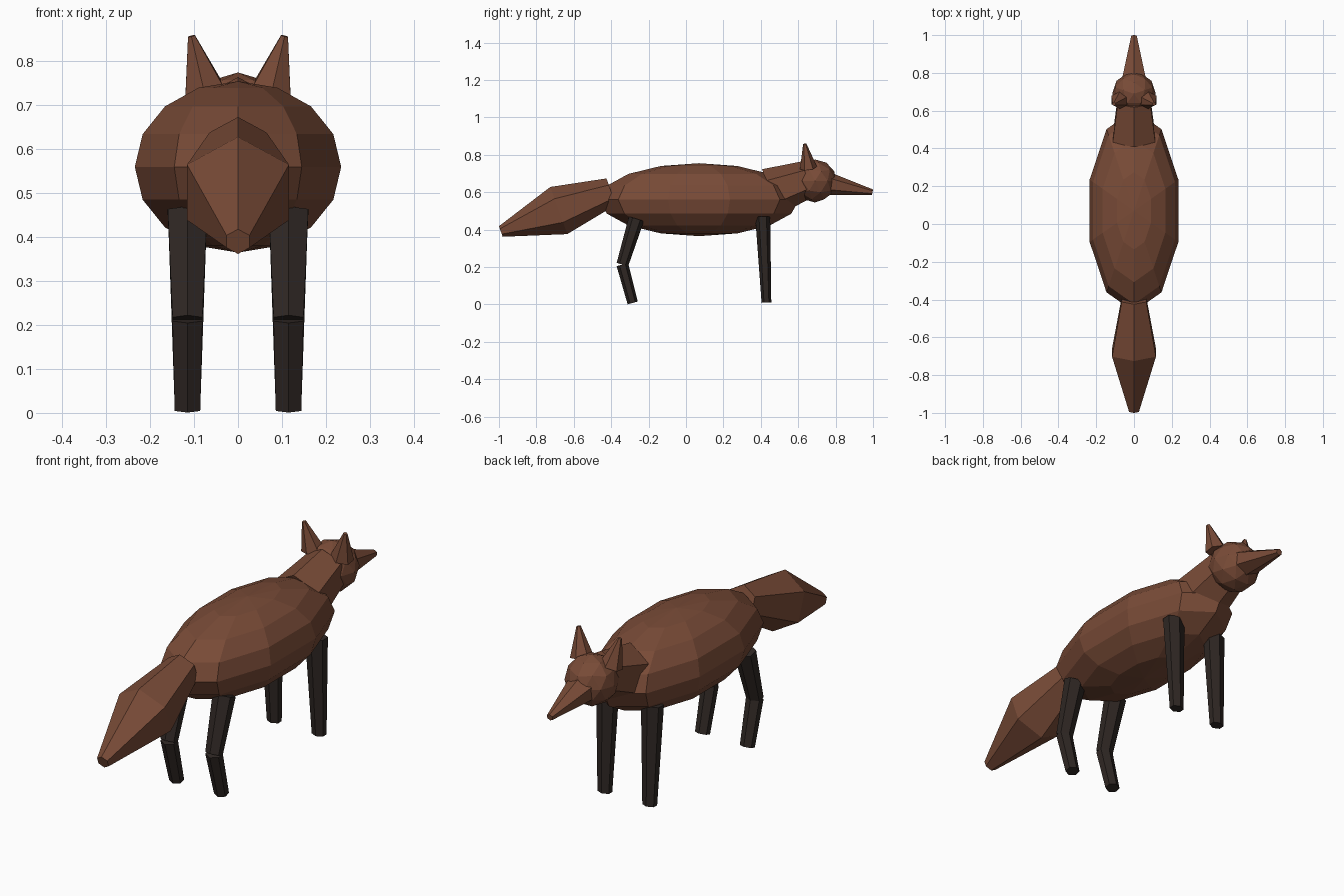
import bpy, bmesh, math
from mathutils import Vector, Matrix

if "Cube" in bpy.data.objects:
    bpy.data.objects.remove(bpy.data.objects["Cube"])


def material(name, rgb):
    m = bpy.data.materials.new(name)
    m.diffuse_color = (*rgb, 1)
    m.use_nodes = True
    m.node_tree.nodes["Principled BSDF"].inputs["Base Color"].default_value = m.diffuse_color
    return m


FUR = material("brown_fur", (0.19, 0.07, 0.038))
DARK = material("dark_fur", (0.028, 0.02, 0.017))


def finish(name, bm, mat):
    bmesh.ops.recalc_face_normals(bm, faces=bm.faces)
    me = bpy.data.meshes.new(name)
    bm.to_mesh(me)
    bm.free()
    me.materials.append(mat)
    ob = bpy.data.objects.new(name, me)
    bpy.context.collection.objects.link(ob)
    return ob


def hex_loft(name, stations, mat):
    """Six-sided tube; each station is (x, y, z, half width, half depth)."""
    bm = bmesh.new()
    axis = (Vector(stations[-1][:3]) - Vector(stations[0][:3])).normalized()
    side = Vector((1, 0, 0))
    side = (side - axis * axis.dot(side)).normalized()
    up = axis.cross(side)
    rings = []
    for x, y, z, w, d in stations:
        ring = []
        for k in range(6):
            a = k * math.pi / 3
            p = side * (w * math.sin(a) / math.sin(math.pi / 3)) + up * (d * math.cos(a))
            ring.append(bm.verts.new(Vector((x, y, z)) + p))
        rings.append(ring)
    for r0, r1 in zip(rings, rings[1:]):
        for k in range(6):
            j = (k + 1) % 6
            bm.faces.new((r0[k], r0[j], r1[j], r1[k]))
    bm.faces.new(rings[0])
    bm.faces.new(rings[-1])
    return finish(name, bm, mat)


# body: ten-sided stretched sphere
bm = bmesh.new()
bmesh.ops.create_uvsphere(bm, u_segments=10, v_segments=8, radius=1)
bm.transform(Matrix.Translation((0, 0.07, 0.56)) @ Matrix.Diagonal((0.247, 0.534, 0.195, 1)))
finish("body", bm, FUR)

# head: low icosphere
bm = bmesh.new()
bmesh.ops.create_icosphere(bm, subdivisions=2, radius=0.115)
bm.transform(Matrix.Translation((0, 0.69, 0.66)) @ Matrix.Rotation(math.pi / 2, 4, 'Z'))
finish("head", bm, FUR)

# neck, snout and tail
hex_loft("neck", [(0, 0.45, 0.60, 0.113, 0.13), (0, 0.65, 0.67, 0.087, 0.10)], FUR)
hex_loft("snout", [(0, 0.76, 0.645, 0.064, 0.062), (0, 0.997, 0.60, 0.014, 0.015)], FUR)
hex_loft("tail", [(0, -0.40, 0.603, 0.065, 0.075),
                  (0, -0.68, 0.502, 0.116, 0.134),
                  (0, -0.99, 0.39, 0.026, 0.03)], FUR)

# ears and legs, mirrored left and right
for label, s in (("left", -1), ("right", 1)):
    x = 0.115 * s
    hex_loft(label + "_ear", [(0.075 * s, 0.655, 0.73, 0.046, 0.046),
                              (0.106 * s, 0.635, 0.858, 0.008, 0.009)], FUR)
    hex_loft(label + "_front_leg", [(x, 0.41, 0.47, 0.045, 0.04),
                                    (x, 0.43, 0.01, 0.029, 0.026)], DARK)
    hex_loft(label + "_hind_upper_leg", [(x, -0.265, 0.458, 0.045, 0.042),
                                         (x, -0.34, 0.213, 0.034, 0.032)], DARK)
    hex_loft(label + "_hind_lower_leg", [(x, -0.34, 0.213, 0.034, 0.032),
                                         (x, -0.285, 0.008, 0.029, 0.028)], DARK)
